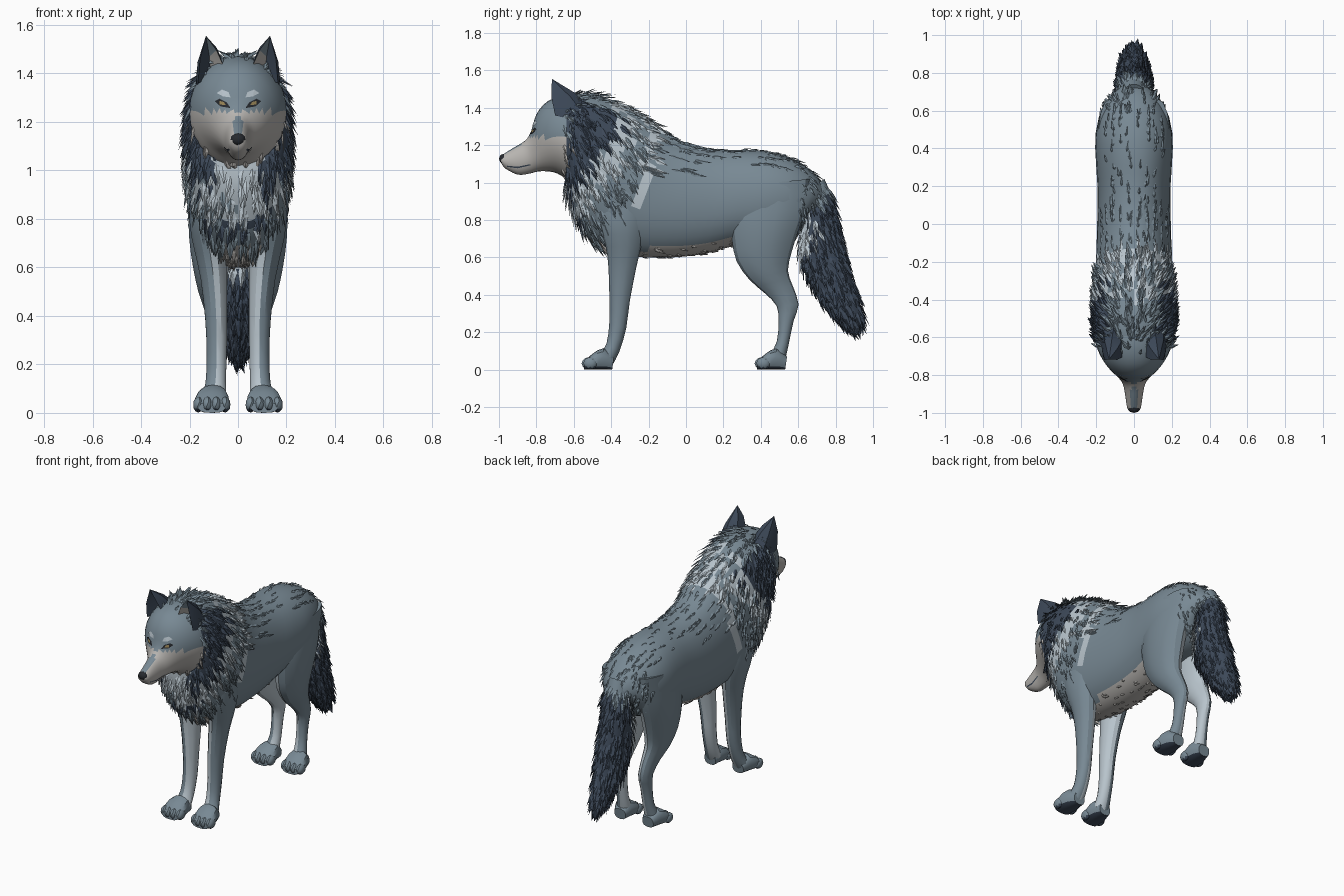
import bpy, bmesh, math, random
from mathutils import Vector, Matrix
from mathutils.bvhtree import BVHTree

if "Cube" in bpy.data.objects:
    bpy.data.objects.remove(bpy.data.objects["Cube"])

random.seed(7)

# ---- colours
def lin(c):
    c /= 255
    return c / 12.92 if c < 0.04 else ((c + 0.055) / 1.055) ** 2.4

PALETTE = [("slate grey fur", (120, 137, 148)), ("dark navy fur", (61, 73, 89)),
           ("pale grey fur", (184, 196, 204)), ("warm pale fur", (184, 181, 177)),
           ("nose black", (38, 41, 46)), ("eye amber", (150, 130, 85))]
MATS = []
for nm, rgb in PALETTE:
    m = bpy.data.materials.new(nm)
    m.diffuse_color = [lin(c) for c in rgb] + [1]
    m.use_nodes = True
    m.node_tree.nodes["Principled BSDF"].inputs["Base Color"].default_value = m.diffuse_color
    MATS.append(m)
MAIN, DARK, PALE, WARM, BLACK, AMBER = range(6)

# ---- helpers
def finish(name, bm, rule=None, smooth=True):
    bm.normal_update()
    if rule:
        for f in bm.faces:
            f.material_index = rule(f.calc_center_median(), f.normal)
    me = bpy.data.meshes.new(name)
    bm.to_mesh(me)
    for m in MATS:
        me.materials.append(m)
    if smooth:
        me.polygons.foreach_set("use_smooth", [True] * len(me.polygons))
        me.set_sharp_from_angle(angle=math.radians(28))
    ob = bpy.data.objects.new(name, me)
    bpy.context.collection.objects.link(ob)
    return ob

def spline(st, k):
    out = []
    for i in range(len(st) - 1):
        a, b, c, d = (st[max(0, min(len(st) - 1, i + j))] for j in (-1, 0, 1, 2))
        for q in range(k):
            t = q / k
            out.append([0.5 * (2*y + (z-x)*t + (2*x-5*y+4*z-w)*t*t + (3*y-x-3*z+w)*t**3)
                        for x, y, z, w in zip(a, b, c, d)])
    return out + [list(st[-1])]

def loft(stations, sides=16, k=2, sx=1, power=1.0):
    """stations: y,z of one edge, y,z of the opposite edge, half width, centre x"""
    bm = bmesh.new()
    rings = []
    for s in spline([tuple(s) + (0,) * (6 - len(s)) for s in stations], k):
        a, b = Vector((s[5]*sx, s[0], s[1])), Vector((s[5]*sx, s[2], s[3]))
        mid, half = (a + b) / 2, (a - b) / 2
        ring = []
        for i in range(sides):
            t = 2 * math.pi * i / sides
            u, v = (math.copysign(abs(f) ** power, f) for f in (math.sin(t), math.cos(t)))
            p = mid + half * v + Vector((s[4] * u, 0, 0))
            p.z = max(p.z, 0)
            ring.append(bm.verts.new(p))
        rings.append(ring)
    for r, q in zip(rings, rings[1:]):
        for i in range(sides):
            j = (i + 1) % sides
            bm.faces.new((r[i], r[j], q[j], q[i]))
    bm.faces.new(rings[0])
    bm.faces.new(rings[-1])
    bmesh.ops.recalc_face_normals(bm, faces=bm.faces)
    return bm

def tufts(name, src, where, count, length, width, flow, rule, lift=0.25):
    """scatter pointed fur blades over the chosen faces of a surface"""
    bm = bmesh.new()
    faces = [f for f in src.faces if len(f.verts) == 4 and where(f.calc_center_median(), f.normal)]
    for f in random.choices(faces, [f.calc_area() for f in faces], k=count):
        w = [random.random() for _ in range(4)]
        p = sum((v.co * x for v, x in zip(f.verts, w)), Vector()) / sum(w)
        n = f.normal
        d = Vector(flow) + Vector((random.uniform(-.2, .2), random.uniform(-.2, .2), 0))
        d = (d - n * d.dot(n)).normalized()
        s = n.cross(d) * width * random.uniform(.7, 1.3)
        ln = length * random.uniform(.65, 1.3)
        tip = p + d * ln + n * ln * lift
        tip.y = min(tip.y, 0.995)
        midp = p + d * ln * .4 + n * ln * lift * .25
        r, l, t, q = (bm.verts.new(c) for c in (p - n * .004, midp - s, tip, midp + s))
        c = bm.verts.new(midp + n * .006)
        mi = rule(p + Vector((0, random.uniform(-.04, .04), random.uniform(-.03, .03))), n)
        for a, b in ((r, q), (q, t), (t, l), (l, r)):
            bm.faces.new((a, b, c)).material_index = mi
    return finish(name, bm, None, False)

# ---- body
def body_rule(p, n):
    x, y, z = abs(p.x), p.y, p.z
    s = y - .75 * (z - 1.2)
    if z > 1.3 and x < .12 and y > -.58:
        return PALE if -.42 < y < .0 and random.random() < .6 else MAIN
    if y > .3:
        return MAIN
    if s < -.44:
        return DARK if x > .1 else (PALE if z < 1.2 else MAIN)
    if s < -.29:
        return PALE if random.random() < .8 else MAIN
    if s < -.24 and x < .13 and z < .9:
        return DARK
    if abs(y + .17 + .19 * (1.3 - z)) < .032 and .87 < z < 1.32:
        return PALE
    return WARM if n.z < -.72 and z < .75 else MAIN

body = loft([(-.64, 1.46, -.64, 1.02, .165), (-.55, 1.475, -.635, .93, .2), (-.43, 1.455, -.595, .82, .215),
             (-.30, 1.395, -.54, .72, .215), (-.17, 1.32, -.44, .64, .207), (-.05, 1.235, -.28, .605, .2),
             (.08, 1.19, -.08, .60, .195), (.22, 1.175, .10, .62, .192), (.36, 1.175, .25, .66, .2),
             (.48, 1.16, .40, .68, .205), (.60, 1.115, .52, .70, .185), (.70, 1.035, .60, .74, .14),
             (.75, .95, .64, .82, .08)], 28, 3, 1, .93)
finish("body", body, body_rule)
BACK = (0, .45, -.85)
tufts("neck_ruff", body, lambda p, n: p.y - .4 * (p.z - 1.2) < -.2, 1000, .085, .013, BACK, body_rule)
tufts("shoulder_fur", body, lambda p, n: -.25 < p.y < .05 and p.z > 1.05, 130, .075, .011, (0, 1, -.35), body_rule, .15)
tufts("back_fur", body, lambda p, n: p.y > 0 and n.z > .6, 90, .06, .009, (0, 1, -.2), body_rule, .12)
tufts("rump_fur", body, lambda p, n: p.y > .58 and n.y > .3, 90, .06, .01, (0, .4, -1), body_rule, .2)
tufts("belly_fur", body, lambda p, n: n.z < -.6 and -.4 < p.y < .3, 90, .045, .009, (0, 1, -.2), body_rule, .2)

# ---- head
def head_rule(p, n):
    x, y, z = abs(p.x), p.y, p.z
    if y > -.645 + .25 * max(0, z - 1.3):
        return DARK if z < 1.42 and x > .1 else body_rule(p, n)
    if n.z > .72 and z > 1.12 and y < -.8:
        return MAIN if x < .025 else PALE
    if z < 1.245 - .25 * max(0, x - .1):
        return WARM
    return MAIN

head = loft([(-.995, 1.135, -.985, 1.10, .022), (-.98, 1.15, -.965, 1.075, .036), (-.92, 1.188, -.90, 1.043, .046),
             (-.86, 1.225, -.84, 1.048, .058), (-.828, 1.275, -.79, 1.06, .085), (-.80, 1.365, -.74, 1.06, .125),
             (-.74, 1.435, -.69, 1.05, .168), (-.64, 1.47, -.64, 1.02, .2), (-.52, 1.465, -.60, 1.0, .2)], 28, 3)
finish("head", head, head_rule)
tufts("cheek_fur", head, lambda p, n: p.y > -.67, 200, .08, .012, BACK, head_rule)
tufts("crown_fur", head, lambda p, n: p.y > -.72 and n.z > .6, 50, .055, .01, (0, 1, 0), head_rule, .35)
tree = BVHTree.FromBMesh(head)

bm = bmesh.new()
bmesh.ops.create_icosphere(bm, subdivisions=2, radius=1,
                           matrix=Matrix.Translation((0, -.976, 1.128)) @ Matrix.Diagonal((.032, .024, .026, 1)))
finish("nose", bm, lambda p, n: BLACK)

# ---- painted face details, laid on the head surface
def plate(name, pts, mat, sx, side=False, off=.005):
    bm = bmesh.new()
    vs = []
    for a, b in pts:
        if side:
            o, d = Vector((2 * sx, a, b)), Vector((-sx, 0, 0))
        else:
            o, d = Vector((a * sx, -2, b)), Vector((0, 1, 0))
        hit, n, _, _ = tree.ray_cast(o, d)
        vs.append(bm.verts.new(hit + n * off))
    f = bm.faces.new(vs)
    f.normal_update()
    if f.normal.dot(d) > 0:
        f.normal_flip()
    bmesh.ops.triangulate(bm, faces=bm.faces)
    finish(name, bm, lambda p, n: mat, False)

for sx, tag in ((1, "left"), (-1, "right")):
    plate("eye_rim_" + tag, [(.03, 1.255), (.045, 1.28), (.075, 1.295), (.093, 1.285), (.07, 1.263)], BLACK, sx)
    plate("eye_" + tag, [(.048, 1.268), (.055, 1.28), (.072, 1.285), (.072, 1.27)], AMBER, sx, off=.008)
    plate("brow_" + tag, [(.03, 1.30), (.038, 1.322), (.065, 1.332), (.085, 1.318), (.06, 1.304)], PALE, sx)
    plate("mouth_" + tag, [(-.955, 1.092), (-.90, 1.086), (-.83, 1.10), (-.83, 1.094), (-.90, 1.078), (-.955, 1.086)],
          DARK, sx, True, .003)

    # ---- ear: curved dark back, hollow front
    bm = bmesh.new()
    tip = Vector((.132, -.717, 1.555))
    base = [Vector(c) for c in ((.055, -.70, 1.42), (.055, -.60, 1.43), (.10, -.51, 1.40), (.16, -.54, 1.36),
                                (.175, -.63, 1.34), (.165, -.70, 1.36))]
    centre = Vector((.115, -.66, 1.45))
    low, high = [], []
    for b in base:
        m = b.lerp(tip, .5)
        low.append(b)
        high.append(m + (m - centre).normalized() * .014)
    V = lambda c: bm.verts.new((c.x * sx, c.y, c.z))
    lo, hi, tp = [V(c) for c in low], [V(c) for c in high], V(tip)
    for i in range(5):
        bm.faces.new((lo[i], lo[i+1], hi[i+1], hi[i]))
        bm.faces.new((hi[i], hi[i+1], tp))
    cen, root = V(Vector((.118, -.64, 1.47))), V(Vector((.11, -.64, 1.38)))
    inner = [bm.faces.new(f) for f in ((lo[0], hi[0], cen, root), (hi[0], tp, cen), (tp, hi[5], cen),
                                       (hi[5], lo[5], root, cen))]
    bm.faces.new(lo + [root])
    bmesh.ops.recalc_face_normals(bm, faces=bm.faces)
    for f in bm.faces:
        f.material_index = DARK
    inner[0].material_index, inner[1].material_index = WARM, MAIN
    finish("ear_" + tag, bm)

    # ---- legs, paler on the inside
    leg_rule = lambda p, n: PALE if n.x * sx < -.15 and p.z < .85 else MAIN
    front = loft([(-.49, .98, -.2, 1.0, .05, .135), (-.47, .8, -.22, .8, .066, .137), (-.43, .66, -.24, .66, .064, .115),
                  (-.415, .55, -.265, .55, .055, .10), (-.41, .4, -.30, .37, .046, .09),
                  (-.41, .25, -.32, .22, .042, .088), (-.425, .14, -.355, .1, .043, .092),
                  (-.46, .08, -.39, .03, .052, .1)], 14, 2, sx)
    finish("front_leg_" + tag, front, leg_rule)
    hind = loft([(.27, .98, .66, 1.02, .06, .13), (.235, .82, .64, .86, .085, .12), (.245, .7, .60, .74, .085, .118),
                 (.27, .58, .565, .63, .075, .112), (.34, .48, .545, .53, .06, .105), (.42, .41, .57, .45, .045, .095),
                 (.485, .34, .602, .35, .037, .09), (.495, .25, .575, .26, .034, .09),
                 (.485, .15, .55, .14, .036, .092), (.45, .08, .53, .05, .046, .1)], 14, 2, sx)
    finish("hind_leg_" + tag, hind, leg_rule)

    # ---- paws with toes and dark pads
    for dy, pos in ((0, "front"), (.925, "hind")):
        bm = loft([(-.385 + dy, .07, -.395 + dy, 0, .04, .1), (-.44 + dy, .115, -.44 + dy, 0, .06, .104),
                   (-.50 + dy, .085, -.50 + dy, 0, .072, .108), (-.545 + dy, .045, -.545 + dy, 0, .055, .108)],
                  14, 2, sx, .8)
        for i in range(4):
            u = i - 1.5
            mat = Matrix.Translation(((.108 + u * .037) * sx, -.525 + dy + abs(u) * .009, .034))
            bmesh.ops.create_icosphere(bm, subdivisions=2, radius=1, matrix=mat @ Matrix.Diagonal((.022, .038, .033, 1)))
        finish(pos + "_paw_" + tag, bm, lambda p, n: DARK if n.z < -.6 or p.z < .008 else MAIN)

# ---- tail
def tail_rule(p, n):
    if p.z > .93:
        return MAIN
    return PALE if p.y < .665 and p.z > .58 + (p.y - .57) * .5 else DARK

tail = loft([(.74, 1.02, .62, .94, .06), (.79, .90, .63, .84, .08), (.815, .78, .60, .68, .085),
             (.855, .62, .625, .55, .088), (.89, .48, .69, .41, .082), (.925, .37, .77, .31, .066),
             (.945, .29, .84, .24, .042), (.93, .24, .89, .22, .015)], 18, 3)
finish("tail", tail, tail_rule)
tufts("tail_fur", tail, lambda p, n: p.z < .97, 750, .085, .014, (0, .38, -1), tail_rule, .22)
